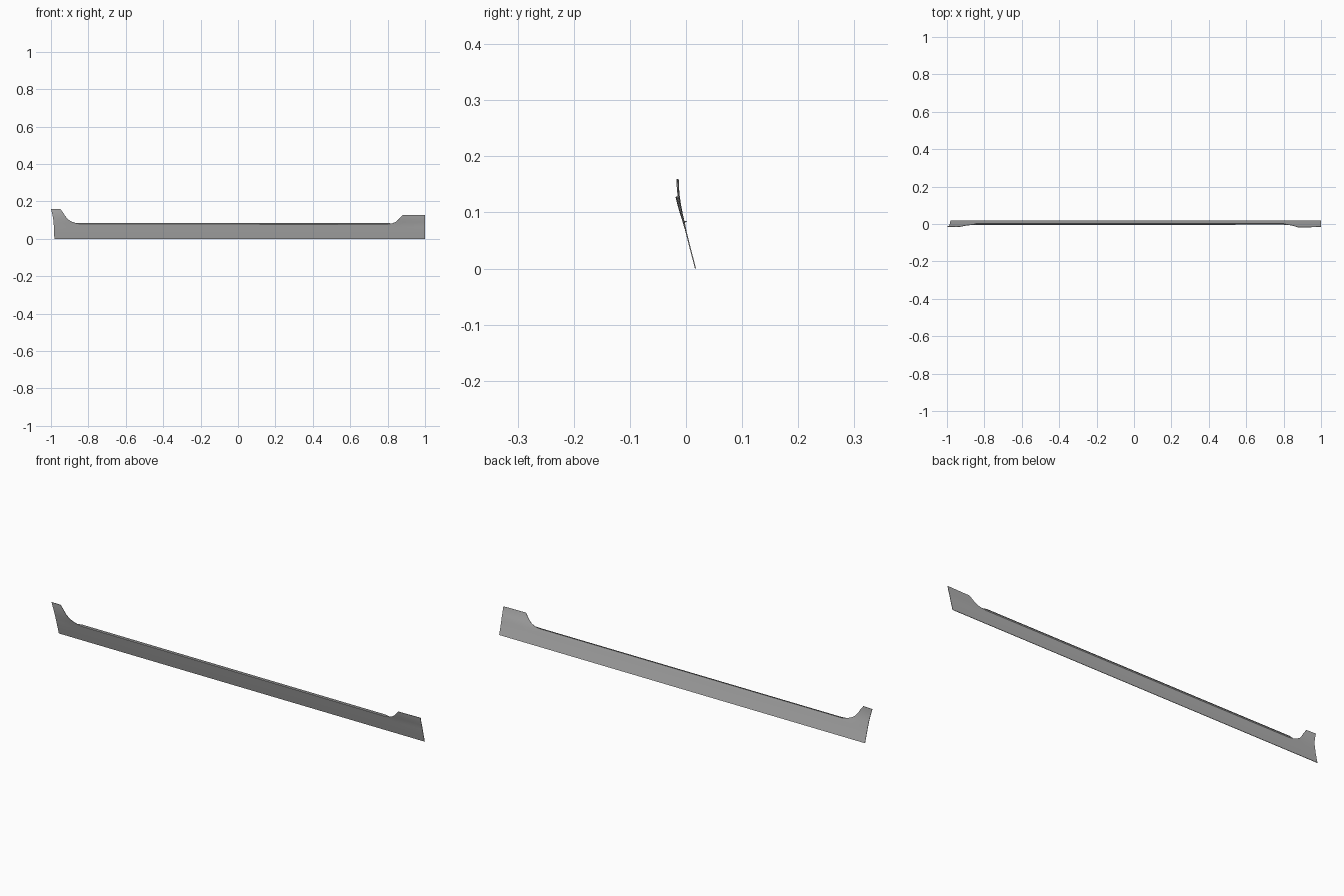
import bpy, math

if "Cube" in bpy.data.objects:
    bpy.data.objects.remove(bpy.data.objects["Cube"])

# dark grey paint
paint = bpy.data.materials.new("dark_grey")
paint.diffuse_color = (.44, .44, .44, 1)
paint.use_nodes = True
paint.node_tree.nodes["Principled BSDF"].inputs["Base Color"].default_value = paint.diffuse_color


def interp(pts, t):
    # piecewise-linear lookup in a short profile
    for (a, b), (c, d) in zip(pts, pts[1:]):
        if t <= c:
            return b + (d - b) * max(0, (t - a) / (c - a))
    return pts[-1][1]


def sheet(name, columns, thickness=0):
    # grid surface from equal-length columns of points
    n = len(columns[0])
    verts = [p for col in columns for p in col]
    faces = [(i * n + j, (i + 1) * n + j, (i + 1) * n + j + 1, i * n + j + 1)
             for i in range(len(columns) - 1) for j in range(n - 1)]
    me = bpy.data.meshes.new(name)
    me.from_pydata(verts, [], faces)
    me.materials.append(paint)
    ob = bpy.data.objects.new(name, me)
    bpy.context.collection.objects.link(ob)
    bpy.context.view_layer.objects.active = ob
    ob.select_set(True)
    if thickness:
        mod = ob.modifiers.new("thickness", 'SOLIDIFY')
        mod.thickness = thickness
        mod.offset = 0
        bpy.ops.object.modifier_apply(modifier=mod.name)
    bpy.ops.object.shade_smooth_by_angle(angle=math.radians(30))
    ob.select_set(False)
    return ob


# top outline: raised left horn, long sill, raised right end
top = [(-1.0, .16), (-.95, .16), (-.937, .14), (-.925, .12), (-.91, .104),
       (-.89, .092), (-.87, .085), (-.845, .079), (.80, .078), (.825, .083),
       (.842, .09), (.855, .1), (.867, .113), (.88, .128), (.94, .128), (1.0, .128)]
# sideways lean of the panel against height
lean = [(0, .017), (.04, .0065), (.078, -.003), (.1, -.009),
        (.12, -.0135), (.14, -.0165), (.16, -.018)]
# left end edge against height
left_edge = [(0, -.982), (.06, -.984), (.1, -.987), (.13, -.992), (.16, -1.0)]

ROWS = 10
columns = []
for x, h in top:
    col = []
    for j in range(ROWS + 1):
        z = h * j / ROWS
        px = x
        if x < -.9:
            e = interp(left_edge, z)
            px = e + (x + 1) * (-.9 - e) / .1
        # ends curl slightly back
        end = max(0, (abs(x) - .9) / .1) * max(0, (z - .06) / .1)
        y = interp(lean, z) + .004 * end
        if x > .8:  # the right end leans out a little more
            y -= .003 * max(0, (z - .078) / .05)
        col.append((px, y, z))
    columns.append(col)
sheet("sill_panel", columns, .002)

# narrow folded lip along the sill top
lip = []
for x, h, w in [(-.87, .085, 0), (-.845, .079, 1), (.80, .078, 1), (.825, .083, 0)]:
    y = interp(lean, h)
    lip.append([(x, y, h), (x, y + .002 * w, h + .005 * w), (x, y + .005 * w, h + .006 * w)])
sheet("sill_lip", lip)
